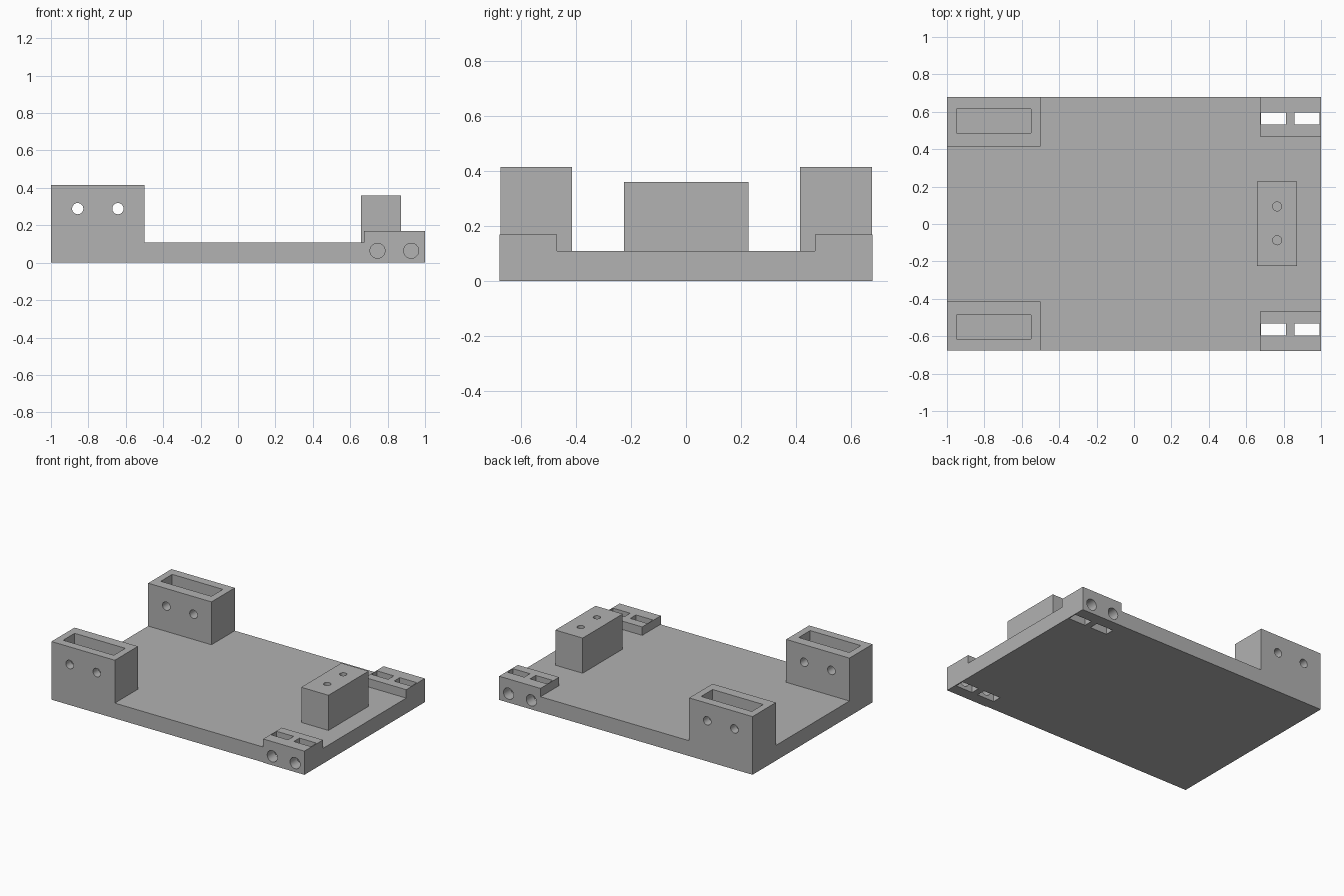
import bpy
from mathutils import Matrix

cube = bpy.data.objects.get("Cube")
if cube:
    bpy.data.objects.remove(cube, do_unlink=True)

grey = bpy.data.materials.new("plain grey")
grey.use_nodes = True
grey.diffuse_color = (0.445, 0.445, 0.445, 1)
grey.node_tree.nodes["Principled BSDF"].inputs["Base Color"].default_value = grey.diffuse_color


def box(name, x, y, z):
    """Box from (min, max) pairs."""
    bpy.ops.mesh.primitive_cube_add(size=1)
    ob = bpy.context.object
    ob.name = name
    spans = [sorted(s) for s in (x, y, z)]
    size = Matrix.Diagonal([b - a for a, b in spans] + [1])
    ob.data.transform(Matrix.Translation([(a + b) / 2 for a, b in spans]) @ size)
    ob.data.materials.append(grey)
    return ob


def drill(name, radius, start, end):
    """Cylinder running between two points."""
    axis = end - start
    bpy.ops.mesh.primitive_cylinder_add(vertices=48, radius=radius, depth=axis.length)
    ob = bpy.context.object
    ob.name = name
    turn = axis.to_track_quat('Z', 'Y').to_matrix().to_4x4()
    ob.data.transform(Matrix.Translation((start + end) / 2) @ turn)
    ob.data.materials.append(grey)
    return ob


def merge(body, tool, operation):
    """Apply a boolean and remove the tool object."""
    tool.hide_render = True
    mod = body.modifiers.new(tool.name, 'BOOLEAN')
    mod.operation, mod.object, mod.solver = operation, tool, 'EXACT'
    bpy.context.view_layer.objects.active = body
    bpy.ops.object.modifier_apply(modifier=mod.name)
    bpy.data.objects.remove(tool, do_unlink=True)


def vec(x, y, z):
    return Matrix.Translation((x, y, z)).translation


PLATE_TOP = 0.109
POST_X, LUG_X = (-1, -0.5), (0.674, 1)
body = box("mounting_base", (-1, 1), (-0.675, 0.678), (0, PLATE_TOP))
solids, cutters = [], []

for s in (-1, 1):
    edge = 0.675 if s < 0 else 0.678
    # Tall hollow posts at the right end
    solids.append(box("post", POST_X, (s * 0.415, s * edge), (0, 0.415)))
    cutters.append(box("post_pocket", (-0.95, -0.55), (s * 0.486, s * 0.615), (PLATE_TOP, 0.5)))
    for x in (-0.857, -0.642):
        cutters.append(drill("post_hole", 0.03, vec(x, s * 0.8, 0.289), vec(x, s * 0.3, 0.289)))
    # Low lugs at the left corners, with slots and side bores
    solids.append(box("lug", LUG_X, (s * 0.469, s * 0.679), (0, 0.169)))
    for x in (0.746, 0.926):
        cutters.append(box("lug_slot", (x - 0.067, x + 0.067), (s * 0.533, s * 0.597), (-0.1, 0.3)))
        cutters.append(drill("lug_bore", 0.04, vec(x, s * 0.8, 0.064), vec(x, s * 0.565, 0.064)))

# Centre block with two screw holes
solids.append(box("centre_block", (0.657, 0.872), (-0.225, 0.227), (0, 0.36)))
for y in (-0.087, 0.094):
    cutters.append(drill("screw_hole", 0.024, vec(0.765, y, 0.16), vec(0.765, y, 0.5)))

for tool in solids:
    merge(body, tool, 'UNION')
for tool in cutters:
    merge(body, tool, 'DIFFERENCE')

# Smooth bores, crisp edges
body.data.materials.clear()
body.data.materials.append(grey)
bpy.ops.object.select_all(action='DESELECT')
body.select_set(True)
bpy.context.view_layer.objects.active = body
bpy.ops.object.shade_smooth_by_angle()
